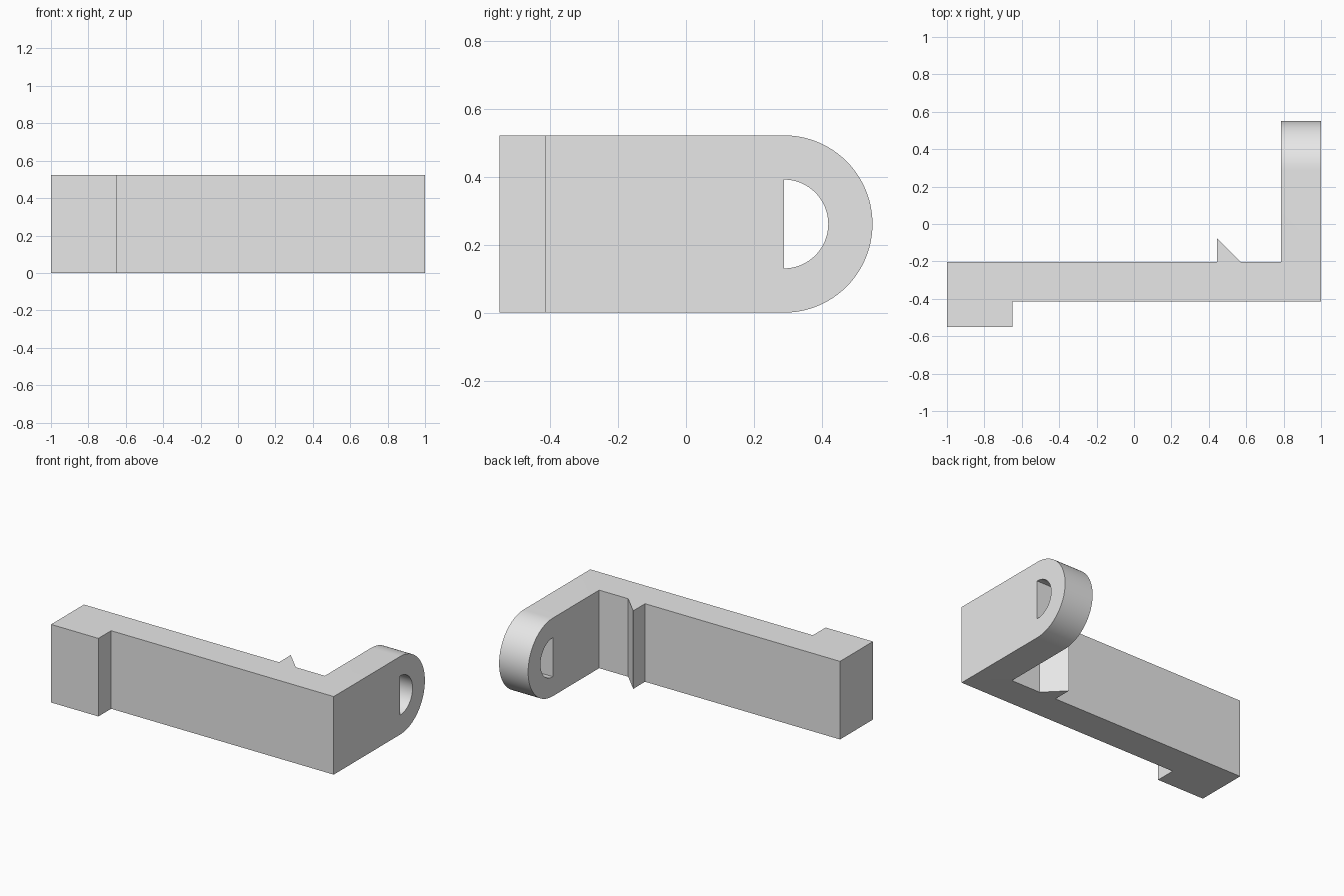
import bpy
import bmesh
import math
from mathutils import Vector

default = bpy.data.objects.get("Cube")
if default:
    bpy.data.objects.remove(default, do_unlink=True)

HEIGHT = 0.523
RADIUS = HEIGHT / 2      # rounded end of the arm
HOLE = 0.131             # radius of the D-shaped hole
ROUND_Y = 0.55 - RADIUS  # centre of the rounded end

grey = bpy.data.materials.new("light grey")
grey.use_nodes = True
grey.diffuse_color = (0.8, 0.8, 0.8, 1)
grey.node_tree.nodes["Principled BSDF"].inputs["Base Color"].default_value = grey.diffuse_color


def prism(name, points, offset):
    """Extrude a closed outline along the offset vector."""
    bm = bmesh.new()
    face = bm.faces.new([bm.verts.new(p) for p in points])
    result = bmesh.ops.extrude_face_region(bm, geom=[face])
    top = [v for v in result["geom"] if isinstance(v, bmesh.types.BMVert)]
    bmesh.ops.translate(bm, verts=top, vec=Vector(offset))
    bmesh.ops.recalc_face_normals(bm, faces=bm.faces)
    mesh = bpy.data.meshes.new(name)
    bm.to_mesh(mesh)
    bm.free()
    mesh.materials.append(grey)
    obj = bpy.data.objects.new(name, mesh)
    bpy.context.collection.objects.link(obj)
    return obj


def half_circle(x, radius, steps=48):
    """Half circle in the yz plane, bulging towards the back."""
    angles = [math.pi * (i / steps - 0.5) for i in range(steps + 1)]
    return [(x, ROUND_Y + radius * math.cos(a), RADIUS + radius * math.sin(a)) for a in angles]


def cut(target, cutter, operation):
    """Apply a boolean and discard its cutter."""
    cutter.hide_render = True
    mod = target.modifiers.new("cut", "BOOLEAN")
    mod.operation = operation
    mod.solver = "EXACT"
    mod.object = cutter
    bpy.context.view_layer.objects.active = target
    bpy.ops.object.modifier_apply(modifier=mod.name)
    bpy.data.objects.remove(cutter, do_unlink=True)


# Plan outline: front pad, long beam, arm and snap tooth
outline = [(-1, -0.55), (-0.65, -0.55), (-0.65, -0.415), (1, -0.415), (1, 0.7),
           (0.785, 0.7), (0.785, -0.202), (0.57, -0.202), (0.445, -0.077),
           (0.445, -0.202), (-1, -0.202)]
bracket = prism("bracket", [(x, y, -0.2) for x, y in outline], (0, 0, 1))

# Side outline trims the height and rounds the end of the arm
side = [(-1.2, -0.8, HEIGHT), (-1.2, -0.8, 0)] + half_circle(-1.2, RADIUS)
cut(bracket, prism("side_trim", side, (2.4, 0, 0)), "INTERSECT")

# D-shaped hole through the arm
cut(bracket, prism("hole_cutter", half_circle(0.6, HOLE), (0.6, 0, 0)), "DIFFERENCE")

# Smooth the curves, keep the corners sharp
bpy.ops.object.select_all(action="DESELECT")
bracket.select_set(True)
bpy.context.view_layer.objects.active = bracket
bpy.ops.object.shade_smooth_by_angle(angle=math.radians(30))
